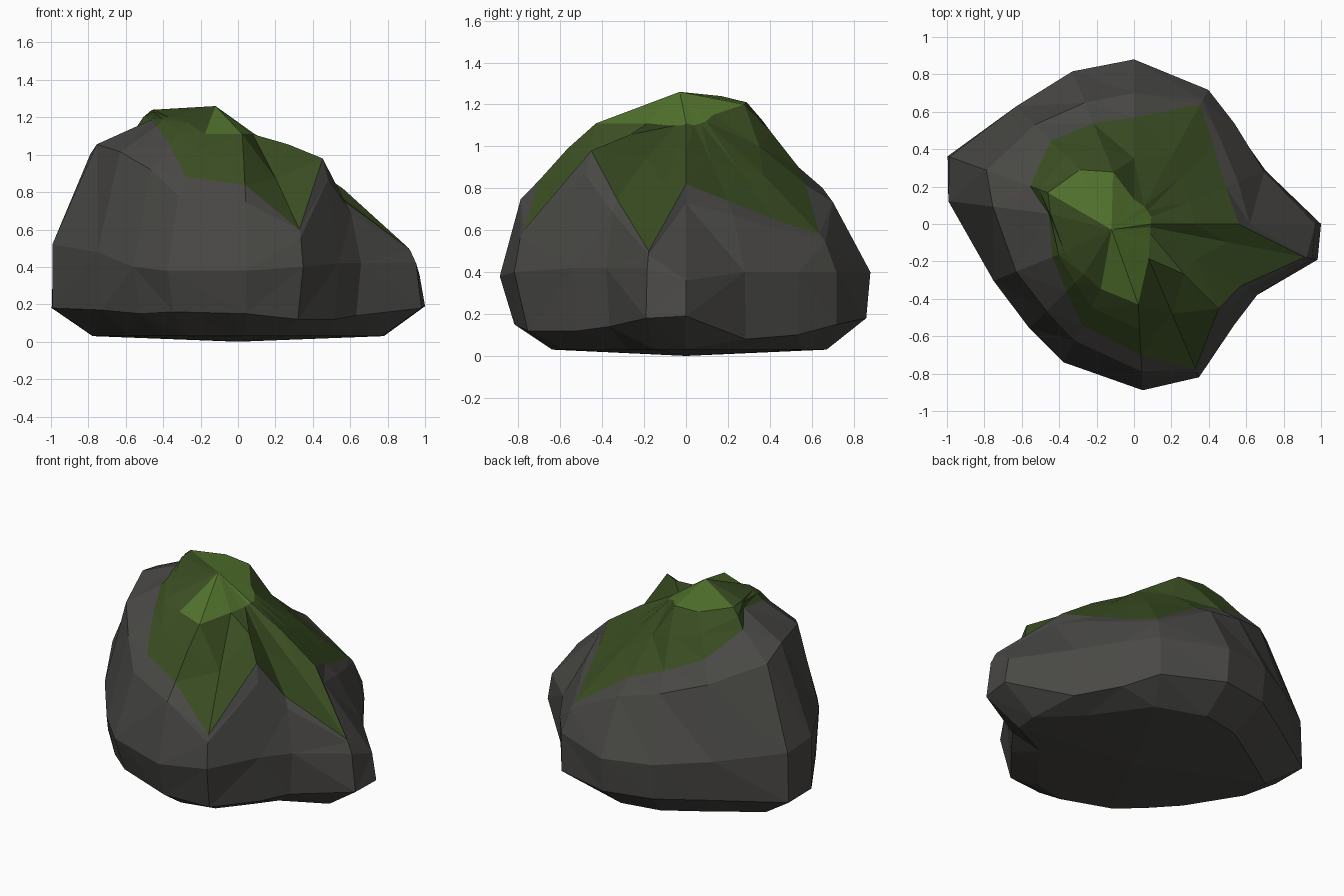
import bpy, bmesh
from math import radians, cos, sin

cube = bpy.data.objects.get("Cube")
if cube:
    bpy.data.objects.remove(cube, do_unlink=True)


def make_material(name, colour):
    mat = bpy.data.materials.new(name)
    mat.use_nodes = True
    mat.diffuse_color = (*colour, 1)
    mat.node_tree.nodes["Principled BSDF"].inputs["Base Color"].default_value = (*colour, 1)
    return mat


def mix(low, high, factor, lift=0):
    return [a + factor * (b - a) + lift for a, b in zip(low, high)]


STONE, MOSS, BRIGHT_MOSS = range(3)
materials = [
    make_material("grey stone", (.066, .065, .06)),
    make_material("dark moss", (.042, .075, .016)),
    make_material("bright moss", (.087, .175, .027)),
]

# Directions around the boulder, anticlockwise from +x, shared by all sections
angles = [0, 22, 45, 61, 90, 112, 135, 160, 173, 202, 225, 243, 273, 293, 315, 330, 349]
count = len(angles)

# Radius of each section in those directions
foot = [1, .76, .75, .82, .86, .86, .87, 1.06, 1, .79, .74, .76, .82, .82, .73, .73, 1]
belly = [.97, .75, .76, .82, .88, .88, .89, 1.05, 1, .81, .79, .83, .89, .89, .76, .76, .97]
shoulder = [.62, .6, .65, .76, .7, .7, .75, .84, .76, .68, .66, .7, .79, .86, .68, .7, .94]
rim = [.56, .53, .6, .73, .57, .58, .63, .59, .46, .47, .51, .61, .7, .84, .64, .66, .93]
crown = [.09, .1, .1, .11, .13, .3, .41, .49, .45, .4, .38, .39, .43, .2, .12, .1, .09]

# Heights of the sections that rise and fall
foot_height = [.19, .08, .1, .15, .18, .19, .19, .18, .18, .17, .15, .16, .15, .12, .12, .14, .18]
belly_height = [.36, .4, .4, .4, .4, .42, .45, .5, .52, .48, .4, .38, .38, .4, .42, .42, .42]
rim_height = [.82, .74, .65, .58, .82, .9, 1, 1.13, 1.19, 1.15, 1.05, .88, .84, .6, .98, .75, .5]
crown_height = [1.11, 1.1, 1.11, 1.12, 1.15, 1.2, 1.21, 1.24, 1.24, 1.2, 1.17, 1.11, 1.11, 1.11, 1.1, 1.1, 1.1]

sections = [
    ([r * .78 for r in foot], [.03] * count),
    (foot, foot_height),
    (belly, belly_height),
    (shoulder, mix(belly_height, rim_height, .8)),
    (rim, rim_height),
    (mix(rim, crown, .5), mix(rim_height, crown_height, .5, .015)),
    (crown, crown_height),
]

bm = bmesh.new()
rings = []
for radii, heights in sections:
    rings.append([bm.verts.new((r * cos(radians(a)), r * sin(radians(a)), z))
                  for a, r, z in zip(angles, radii, heights)])


def add_face(verts, material):
    face = bm.faces.new(verts)
    face.material_index = material


# Stone sides, with moss on the two bands between rim and crown
for level, (low, high) in enumerate(zip(rings, rings[1:])):
    material = MOSS if level >= 4 else STONE
    for i in range(count):
        j = (i + 1) % count
        add_face((low[i], low[j], high[j], high[i]), material)

# Underside and peak; the peak is brighter except on its front right slope
underside = bm.verts.new((0, 0, 0))
peak = bm.verts.new((-.12, -.03, 1.26))
for i in range(count):
    j = (i + 1) % count
    add_face((rings[0][j], rings[0][i], underside), STONE)
    dull = 160 <= angles[i] < 243
    add_face((rings[-1][i], rings[-1][j], peak), MOSS if dull else BRIGHT_MOSS)

# Flat triangular facets
bmesh.ops.triangulate(bm, faces=bm.faces[:], quad_method='SHORT_EDGE')
bmesh.ops.recalc_face_normals(bm, faces=bm.faces[:])
mesh = bpy.data.meshes.new("mossy_boulder")
bm.to_mesh(mesh)
bm.free()
for mat in materials:
    mesh.materials.append(mat)
boulder = bpy.data.objects.new("mossy_boulder", mesh)
bpy.context.collection.objects.link(boulder)
